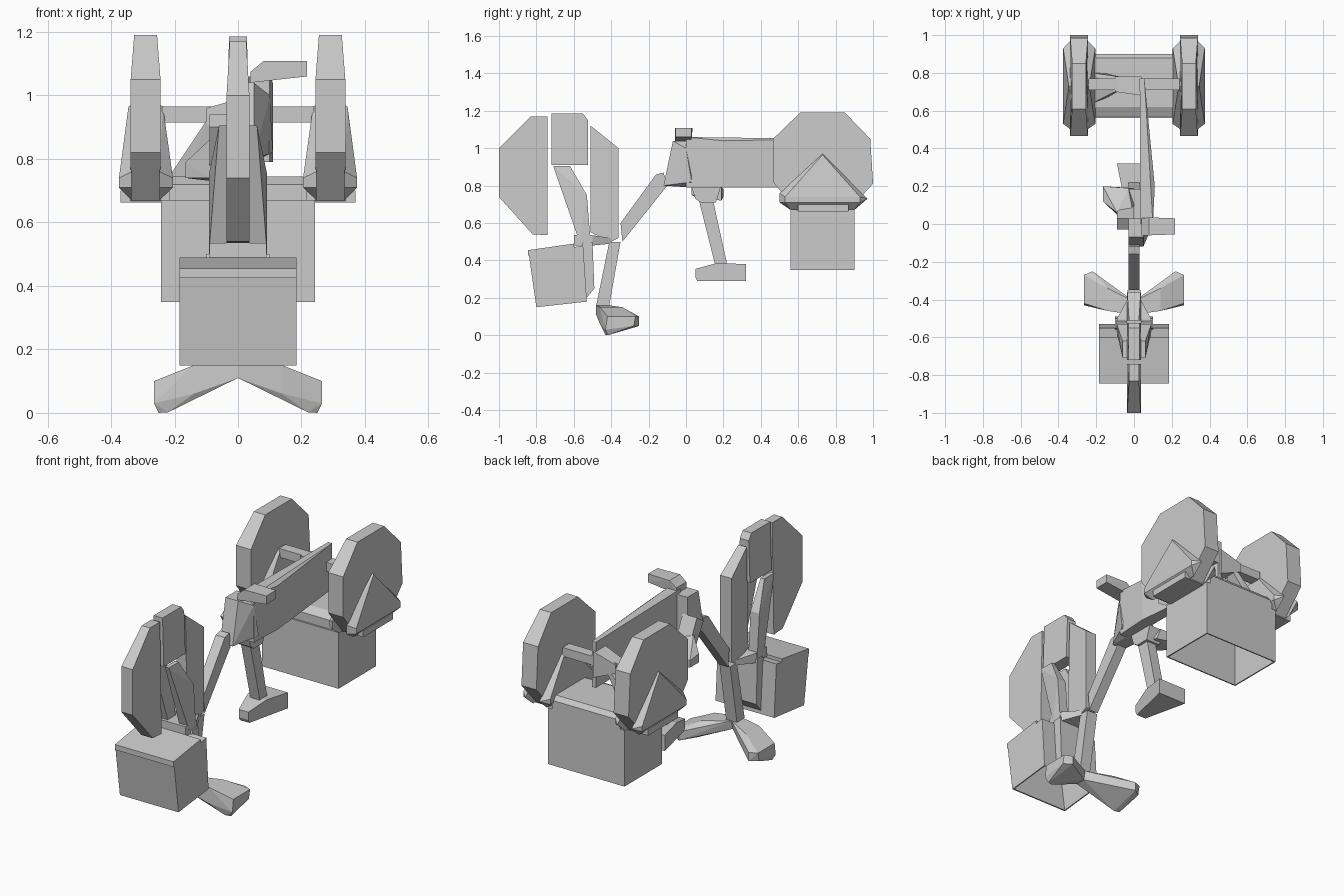
import bpy, bmesh
from mathutils import Vector

if "Cube" in bpy.data.objects:
    bpy.data.objects.remove(bpy.data.objects["Cube"])


def finish(name, bm):
    bmesh.ops.recalc_face_normals(bm, faces=bm.faces)
    me = bpy.data.meshes.new(name)
    bm.to_mesh(me)
    bm.free()
    ob = bpy.data.objects.new(name, me)
    bpy.context.collection.objects.link(ob)
    return ob


def prism(name, pts, xc, half):
    """Side profile of (y, z[, half width]) spread evenly about x = xc."""
    bm = bmesh.new()
    a, b = [], []
    for p in pts:
        w = p[2] if len(p) > 2 else half
        a.append(bm.verts.new((xc - w, p[0], p[1])))
        b.append(bm.verts.new((xc + w, p[0], p[1])))
    n = len(pts)
    bm.faces.new(a)
    bm.faces.new(b[::-1])
    for i in range(n):
        j = (i + 1) % n
        bm.faces.new((a[i], b[i], b[j], a[j]))
    return finish(name, bm)


def hull(name, pts):
    bm = bmesh.new()
    vs = [bm.verts.new(p) for p in pts]
    r = bmesh.ops.convex_hull(bm, input=vs)
    bmesh.ops.delete(bm, geom=[v for v in bm.verts if not v.link_faces], context='VERTS')
    bmesh.ops.dissolve_limit(bm, angle_limit=0.02, verts=bm.verts, edges=bm.edges)
    return finish(name, bm)


def block(name, x0, x1, y0, y1, z0, z1):
    return hull(name, [(x, y, z) for x in (x0, x1) for y in (y0, y1) for z in (z0, z1)])


def open_box(name, pts, half):
    """Thin walled box, open at the bottom."""
    ob = prism(name, pts, 0, half)
    bm = bmesh.new()
    bm.from_mesh(ob.data)
    low = min(bm.faces, key=lambda f: f.normal.z)
    bmesh.ops.delete(bm, geom=[low], context='FACES_ONLY')
    bm.to_mesh(ob.data)
    bm.free()
    m = ob.modifiers.new("walls", 'SOLIDIFY')
    m.thickness, m.offset = 0.01, -1


# The tricycle lies upside down: wheels at the top, handlebar on the ground
# Front wheel in three pieces, leaving the fork slot open
prism("front_wheel_fore", [(-1, .74), (-1, 1.0), (-.83, 1.17, .026), (-.74, 1.17, .026),
                           (-.74, .535), (-.82, .54)], 0, .036)
prism("front_wheel_top", [(-.72, .91), (-.72, 1.185, .028), (-.55, 1.185, .028),
                          (-.525, 1.15, .028), (-.525, .91)], 0, .036)
prism("front_wheel_aft", [(-.51, .55), (-.51, 1.12, .026), (-.36, 1.0), (-.36, .52),
                          (-.40, .5)], 0, .036)

# Fork blades and crown
for s, n in ((-1, "left"), (1, "right")):
    hull(f"fork_blade_{n}",
         [(s * x, y, z) for x in (.036, .06) for y, z in ((-.71, .905), (-.62, .905))] +
         [(s * x, y, z) for x in (.036, .092) for y, z in ((-.53, .75), (-.51, .5), (-.57, .5))])
hull("fork_crown", [(x, y, z) for x in (-.09, .09) for y in (-.6, -.5) for z in (.48, .535)] +
     [(x, -.4, z) for x in (-.035, .035) for z in (.49, .52)])

# Front basket, its mount and lid slats
open_box("front_basket", [(-.84, .43), (-.8, .15), (-.53, .18), (-.55, .48)], .185)
prism("basket_mount", [(-.57, .45), (-.55, .5), (-.5, .5), (-.49, .25), (-.54, .19)], 0, .1)
prism("basket_lip", [(-.845, .425), (-.845, .455), (-.6, .49), (-.6, .465)], 0, .185)

# Steering stem, frame tube and handlebar
prism("steering_stem", [(-.41, .5), (-.35, .5), (-.41, .16), (-.48, .16)], 0, .034)
prism("frame_tube", [(-.35, .6), (-.34, .5), (-.1, .8), (-.12, .87), (-.16, .86)], 0, .029)
for s, n in ((-1, "left"), (1, "right")):
    hull(f"handlebar_{n}",
         [(0, -.48, .16), (0, -.41, .16), (0, -.48, .11), (0, -.42, .11),
          (s * .14, -.46, .15), (s * .14, -.34, .15), (s * .14, -.46, .06),
          (s * .265, -.43, .03), (s * .265, -.42, .1), (s * .265, -.27, .1),
          (s * .265, -.28, .05), (s * .22, -.25, .10), (s * .22, -.25, .05),
          (s * .22, -.43, .002), (s * .25, -.42, 0)])

# Crank housing and chain guard running back to the axle
hull("crank_housing", [(x, y, z) for x in (-.03, .05) for y, z in
                       ((-.12, .8), (-.1, .88), (-.07, 1.04), (.03, 1.04), (.03, .79))] +
     [(.1, 0, 1.0), (.11, .03, .82)])
hull("chain_guard", [(x, .0, z) for x in (.035, .1) for z in (.79, 1.06)] +
     [(x, .2, z) for x in (.035, .11) for z in (.79, 1.04)] +
     [(x, .77, z) for x in (.03, .055) for z in (.79, 1.05)])

# Pedals on opposite cranks
hull("pedal_right", [(.04, y, z) for y in (-.06, .03) for z in (1.04, 1.075)] +
     [(.08, y, 1.108) for y in (-.06, .035)] +
     [(.218, y, z) for y in (-.055, .03) for z in (1.06, 1.108)])
hull("pedal_left", [(-.165, .12, .74), (-.165, .2, .74), (-.165, .12, .79), (-.165, .2, .78),
                    (-.09, .05, .74), (0, .03, .75), (0, .19, .72), (-.09, .06, .86),
                    (0, .03, .85), (-.03, .19, .79)])
hull("crank_left", [(x, y, z) for x in (-.09, 0) for y, z in
                    ((-.03, .9), (.03, .94), (.04, .78), (.11, .78))])

# Seat post and saddle
prism("seat_clamp", [(.03, .79), (.05, .73), (.08, .71), (.16, .71), (.185, .79)], 0, .045)
prism("seat_post", [(.07, .72), (.145, .72), (.22, .38), (.155, .38)], 0, .03)
prism("saddle", [(.05, .355, .03), (.17, .387, .06), (.32, .38, .09), (.32, .29, .09),
                 (.06, .29, .03), (.05, .31, .03)], 0, .09)

# Rear wheels with the V shaped guards on both faces
for s, n in ((-1, "left"), (1, "right")):
    prism(f"rear_wheel_{n}",
          [(.61, 1.19, .036), (.85, 1.19, .036), (.985, 1.05), (1.0, .81), (.87, .668),
           (.59, .668), (.465, .82), (.465, 1.05)], s * .291, .047)
    for k, x0, x1 in (("outer", .335, .375), ("inner", .247, .205)):
        hull(f"wheel_guard_{k}_{n}",
             [(s * x0, y, z) for y, z in ((.5, .76), (.5, .71), (.56, .67), (.9, .67),
                                          (.97, .73), (.73, .97))] +
             [(s * x1, y, z) for y, z in ((.53, .74), (.53, .71), (.93, .71), (.93, .74))] +
             [(s * (x0 * .75 + x1 * .25), .73, .965)])
    block(f"guard_strut_{n}", min(s * .2, s * .37), max(s * .2, s * .37), .6, .87, .663, .7)

# Rear axle and hub
block("rear_axle", -.24, .24, .71, .77, .915, .965)
hull("rear_hub", [(-.1, y, z) for y in (.7, .78) for z in (.91, .96)] +
     [(.04, y, z) for y in (.68, .78) for z in (.85, 1.0)])
hull("axle_brace", [(-.03, .73, .92), (-.03, .77, .92), (-.1, .7, .92), (-.08, .78, .9),
                    (-.22, .64, .74), (-.22, .8, .74), (-.16, .66, .72), (-.16, .8, .72)])

# Rear cargo box and its carrier plate
open_box("cargo_box", [(.56, .67), (.56, .35), (.9, .35), (.9, .67)], .242)
prism("carrier_plate", [(.57, .665), (.57, .72), (.62, .745), (.88, .745), (.9, .72),
                        (.9, .665)], 0, .215)
